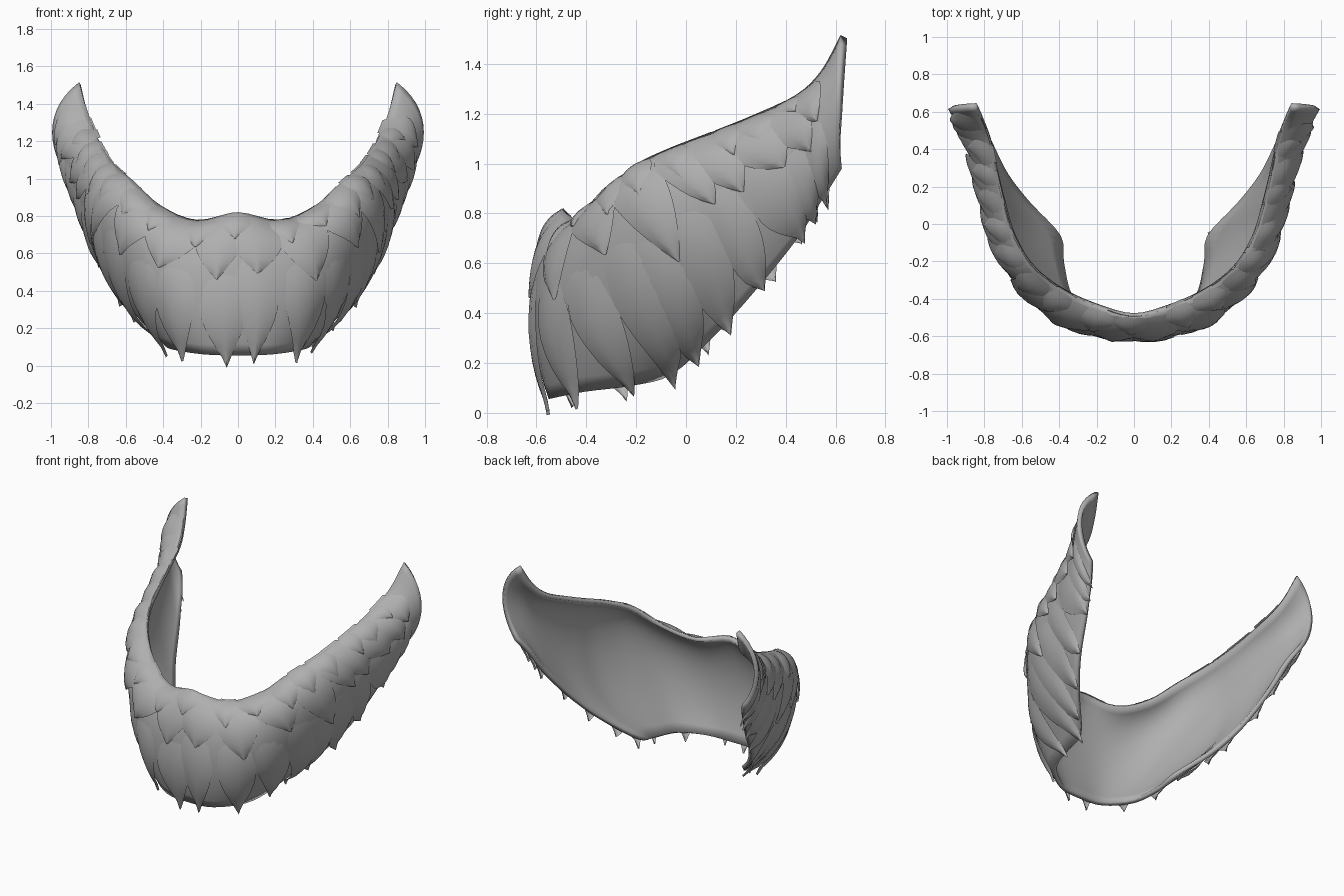
import bpy, bmesh, math, random
from mathutils import Vector

if "Cube" in bpy.data.objects:
    bpy.data.objects.remove(bpy.data.objects["Cube"])

random.seed(11)

fur = bpy.data.materials.new("fur grey")
fur.diffuse_color = (0.43, 0.43, 0.43, 1)
fur.use_nodes = True
fur.node_tree.nodes["Principled BSDF"].inputs["Base Color"].default_value = fur.diffuse_color

# Cross-sections from the chin (centre) to the end of one side:
# upper edge, upper bulge, lower bulge, lower edge
STATIONS = [
    ((0, -.50, .82), (0, -.595, .62), (0, -.615, .35), (0, -.55, .055)),
    ((.22, -.435, .78), (.26, -.565, .60), (.25, -.585, .33), (.18, -.53, .06)),
    ((.41, -.34, .855), (.49, -.46, .67), (.465, -.46, .38), (.345, -.405, .085)),
    ((.555, -.22, .985), (.665, -.28, .77), (.595, -.26, .42), (.395, -.21, .11)),
    ((.65, -.06, 1.065), (.765, -.08, .84), (.69, -.04, .48), (.41, -.055, .155)),
    ((.70, .10, 1.125), (.81, .09, .92), (.76, .12, .62), (.575, .11, .305)),
    ((.74, .27, 1.195), (.85, .26, 1.02), (.82, .27, .75), (.695, .265, .475)),
    ((.775, .44, 1.275), (.90, .44, 1.14), (.885, .455, .93), (.78, .44, .69)),
    ((.81, .54, 1.37), (.945, .54, 1.25), (.935, .55, 1.05), (.825, .55, .86)),
    ((.85, .62, 1.515), (.98, .615, 1.34), (.98, .615, 1.15), (.89, .625, .98)),
]
END = len(STATIONS) - 1


def station(i):
    """Section i; negative indices mirror to the other side."""
    if i > END:
        return [a * 2 - b for a, b in zip(station(END), station(END - 1))]
    if i < 0:
        return [Vector((-p.x, p.y, p.z)) for p in station(-i)]
    return [Vector(p) for p in STATIONS[i]]


def section(v):
    """Catmull-Rom blend of sections at v >= 0."""
    i = min(int(v), END - 1)
    t = v - i
    out = []
    for a, b, c, d in zip(*(station(i + k) for k in (-1, 0, 1, 2))):
        out.append(0.5 * (2 * b + (c - a) * t + (2 * a - 5 * b + 4 * c - d) * t * t
                          + (3 * b - a - 3 * c + d) * t ** 3))
    return out


def surface(v, u):
    """Point on the outer skin: v runs around, u runs from top to bottom."""
    v = max(-END, min(END, v))
    pts = section(abs(v))
    if u > 1:
        edge = surface(v, 1)
        run = (edge - surface(v, .95)).normalized() + Vector((0, 0, -1))
        return edge + run.normalized() * (u - 1)
    s = u * 3
    w = (-(s - 1) * (s - 2) * (s - 3) / 6, s * (s - 2) * (s - 3) / 2,
         -s * (s - 1) * (s - 3) / 2, s * (s - 1) * (s - 2) / 6)
    p = sum((q * k for q, k in zip(pts, w)), Vector())
    if v < 0:
        p.x = -p.x
    return p


def normal(v, u):
    v = max(-END + .05, min(END - .05, v))
    u = min(u, .95)
    du = surface(v, u + .03) - surface(v, u - .03)
    dv = surface(v + .04, u) - surface(v - .04, u)
    return du.cross(dv).normalized()


def add_grid(bm, rows):
    """Quads between rows of points."""
    vs = [[bm.verts.new(p) for p in row] for row in rows]
    for r, s in zip(vs, vs[1:]):
        for j in range(len(r) - 1):
            bm.faces.new((r[j], r[j + 1], s[j + 1], s[j]))


def finish(name, bm):
    me = bpy.data.meshes.new(name)
    bm.to_mesh(me)
    bm.free()
    ob = bpy.data.objects.new(name, me)
    bpy.context.collection.objects.link(ob)
    me.materials.append(fur)
    bpy.ops.object.select_all(action='DESELECT')
    ob.select_set(True)
    bpy.context.view_layer.objects.active = ob
    bpy.ops.object.shade_smooth_by_angle(angle=math.radians(45))
    return ob


# Curved band with a thin wall
bm = bmesh.new()
add_grid(bm, [[surface(i / 4, j / 14) for j in range(15)]
              for i in range(-4 * END, 4 * END + 1)])
band = finish("beard_band", bm)
wall = band.modifiers.new("wall", 'SOLIDIFY')
wall.thickness = 0.03
wall.offset = -1


def tuft(bm, v, u0, u1, half, lean):
    """Pointed lock of fur lying on the band and lifting at its tip."""
    rows = []
    for a in (-1, -.5, 0, .5, 1):
        row = []
        for k in range(11):
            b = k / 10
            if b < .4:
                width = .6 + b
            else:
                width = 1 - .98 * ((b - .4) / .6) ** 1.7
            vv = v + lean * b + a * half * width
            u = u0 + (u1 - u0) * b
            lift = -.005 + (.024 * b + .014 * math.sin(math.pi * b)) * (1 - .55 * a * a)
            if abs(vv) > END - .5:
                lift *= .3
            row.append(surface(vv, u) + normal(vv, u) * lift)
        rows.append(row)
    add_grid(bm, rows)


# Overlapping rows of broad locks: name, start, end, half width, spacing
ROWS = [("hem_tufts", .38, 1.06, .50, .80), ("upper_tufts", -.01, .54, .60, .84)]
for n, (name, u0, u1, half, gap) in enumerate(ROWS):
    bm = bmesh.new()
    for c in range(-10, 10):
        v = (c + .5) * gap + random.uniform(-.15, .15)
        side = math.copysign(1, v)
        if abs(v) > 7.9:
            continue
        # Locks on the cheeks sweep backwards
        lean = side * min(1, abs(v) / 3) * max(0, min(1, (END - abs(v)) / 3)) * 1.2
        start = u0 + (random.uniform(-.08, .08) if n == 0 else random.uniform(-.015, .01))
        stop = u1 + (random.uniform(-.025, .005) if n == 0 else random.uniform(-.1, .1))
        tuft(bm, v, start, stop, half * random.uniform(.9, 1.15), lean)
    finish(name, bm)

# Short locks along the upper edge that roughen its outline
bm = bmesh.new()
for c in range(-8, 9):
    v = c * .85 + random.uniform(-.25, .25)
    lean = math.copysign(.35, v) * min(1, abs(v) / 3)
    tuft(bm, v, random.uniform(-.025, 0), random.uniform(.2, .3),
         random.uniform(.35, .5), lean)
finish("rim_tufts", bm)
